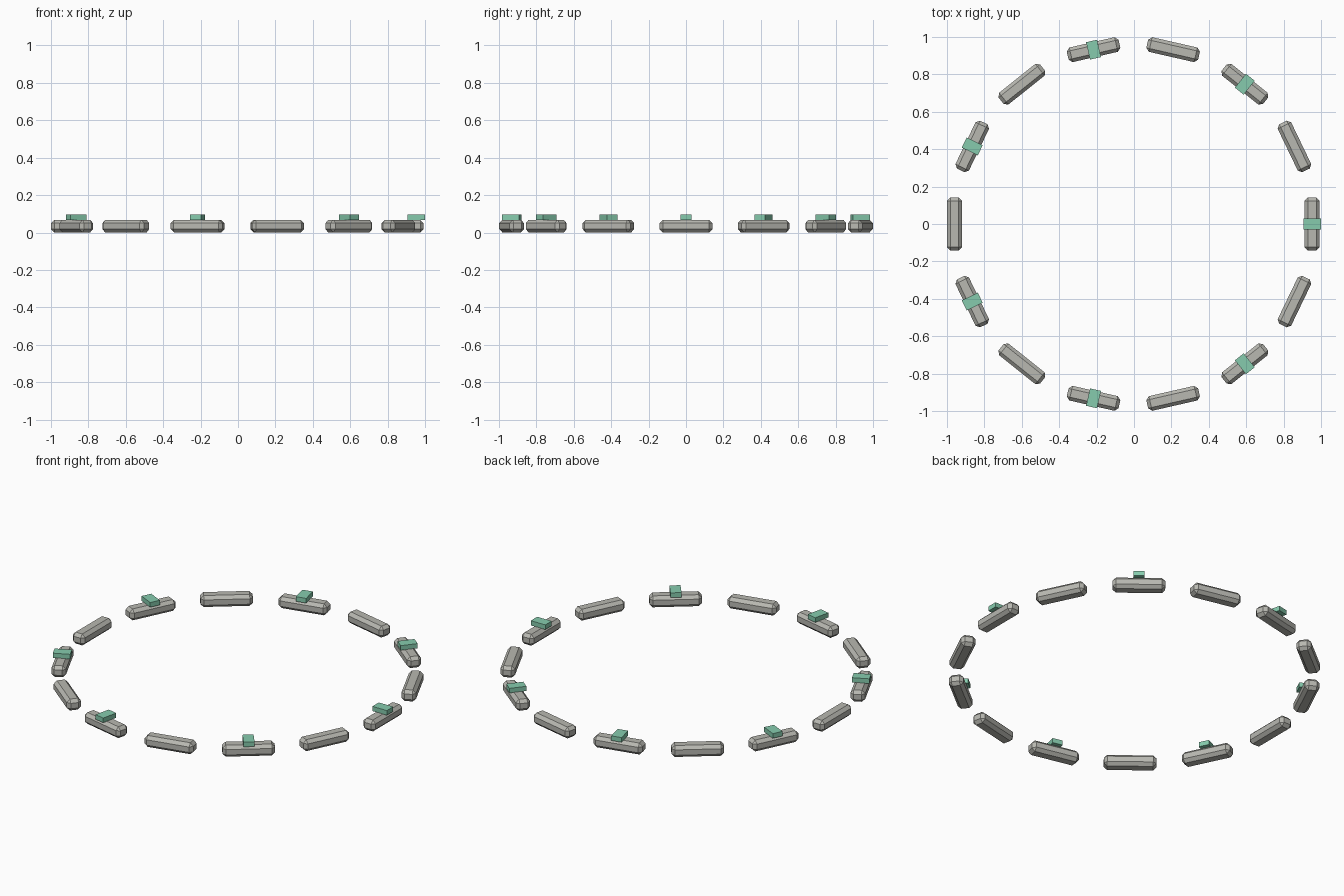
import bpy, bmesh, math
from mathutils import Matrix, Vector

if "Cube" in bpy.data.objects:
    bpy.data.objects.remove(bpy.data.objects["Cube"])

COUNT = 14
RADIUS = 0.956
SHIFT_X = -0.0035   # the outer right clip overhangs its bar


def material(name, rgb):
    m = bpy.data.materials.new(name)
    m.diffuse_color = (*rgb, 1)
    m.use_nodes = True
    m.node_tree.nodes["Principled BSDF"].inputs["Base Color"].default_value = m.diffuse_color
    return m


stone = material("grey stone", (0.48, 0.48, 0.44))
mint = material("mint green", (0.24, 0.60, 0.42))


def ring_block(name, angle, size, z_mid, mat, bevel=0.0):
    """Box (radial, tangential, height) placed on the ring, optionally chamfered."""
    bm = bmesh.new()
    bmesh.ops.create_cube(bm, size=1, matrix=Matrix.Diagonal((*size, 1)))
    if bevel:
        bmesh.ops.bevel(bm, geom=bm.edges[:], offset=bevel, segments=1,
                        affect='EDGES', profile=0.5)
    place = (Matrix.Translation((SHIFT_X, 0, 0)) @ Matrix.Rotation(angle, 4, 'Z')
             @ Matrix.Translation((RADIUS, 0, z_mid)))
    bm.transform(place)
    me = bpy.data.meshes.new(name)
    bm.to_mesh(me)
    bm.free()
    me.materials.append(mat)
    ob = bpy.data.objects.new(name, me)
    bpy.context.collection.objects.link(ob)


for i in range(COUNT):
    a = 2 * math.pi * i / COUNT
    # chamfered bar
    ring_block(f"ring_bar_{i + 1}", a, (0.08, 0.284, 0.068), 0.034, stone, 0.018)
    # every second bar carries a small plate
    if i % 2 == 0:
        ring_block(f"top_plate_{i // 2 + 1}", a, (0.095, 0.06, 0.028), 0.081, mint)
